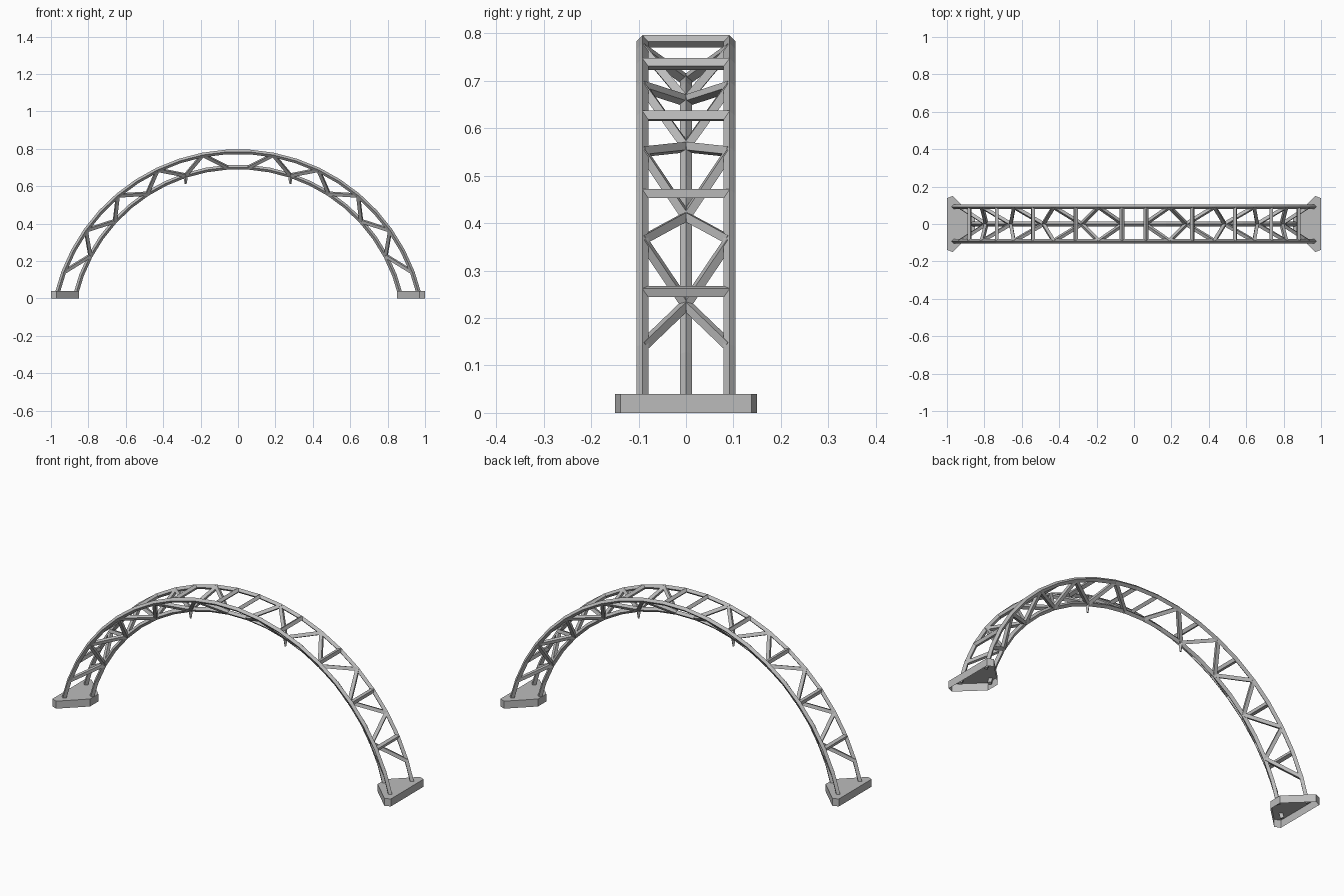
import bpy, bmesh, math
from mathutils import Vector

cube = bpy.data.objects.get("Cube")
if cube:
    bpy.data.objects.remove(cube, do_unlink=True)

steel = bpy.data.materials.new("grey_steel")
steel.use_nodes = True
steel.diffuse_color = (0.5, 0.5, 0.5, 1)
steel.node_tree.nodes["Principled BSDF"].inputs["Base Color"].default_value = (0.5, 0.5, 0.5, 1)

STEP = math.radians(7.3)      # angle of one arch segment
SEGMENTS = 21
HALF_WIDTH = 0.0915           # spacing of the two outer chords
BAR = 0.0125                  # half diagonal of a square bar
angles = [(i - SEGMENTS / 2) * STEP for i in range(SEGMENTS + 1)]


def radial(a):
    return Vector((math.sin(a), 0, math.cos(a)))


def outer(i, side):
    return radial(angles[i]) * 0.996 + Vector((0, side * HALF_WIDTH, -0.211))


def inner(i):
    return radial(angles[i]) * 0.894 + Vector((0, 0, -0.191))


def finish(bm, name):
    bmesh.ops.recalc_face_normals(bm, faces=bm.faces)
    mesh = bpy.data.meshes.new(name)
    bm.to_mesh(mesh)
    bm.free()
    mesh.materials.append(steel)
    obj = bpy.data.objects.new(name, mesh)
    bpy.context.collection.objects.link(obj)
    return obj


def sweep(bm, points, ups, radii):
    """Diamond section swept along points, one corner facing 'up'."""
    rings = []
    for k, p in enumerate(points):
        along = (points[min(k + 1, len(points) - 1)] - points[max(k - 1, 0)]).normalized()
        side = along.cross(ups[k]).normalized()
        up = side.cross(along)
        rings.append([bm.verts.new(p + d * radii[k]) for d in (up, side, -up, -side)])
    for a, b in zip(rings, rings[1:]):
        for j in range(4):
            bm.faces.new((a[j], a[(j + 1) % 4], b[(j + 1) % 4], b[j]))
    bm.faces.new(rings[0])
    bm.faces.new(rings[-1])


def chord(name, points):
    bm = bmesh.new()
    sweep(bm, points, [radial(a) for a in angles], [BAR] * len(points))
    finish(bm, name)


# Three main chords of the triangular truss
chord("front_outer_chord", [outer(i, -1) for i in range(SEGMENTS + 1)])
chord("back_outer_chord", [outer(i, 1) for i in range(SEGMENTS + 1)])
chord("inner_chord", [inner(i) for i in range(SEGMENTS + 1)])

# Cross rungs share their stations with the inner joints
left_stations = range(2, 11, 2)
rung_stations = [*left_stations, *(SEGMENTS - i for i in left_stations)]
bm = bmesh.new()
for i in rung_stations:
    sweep(bm, [outer(i, -1), outer(i, 1)], [radial(angles[i])] * 2, [BAR + 0.0005] * 2)
finish(bm, "cross_rungs")

# Diagonals zigzag between the outer chords and the inner chord
bm = bmesh.new()
for i in range(1, 10, 2):
    for j in (i - 1, i + 1):
        if j == 0:
            continue
        for side in (-1, 1):
            for a, b in ((i, j), (SEGMENTS - i, SEGMENTS - j)):
                sweep(bm, [outer(a, side), inner(b)], [radial(angles[a])] * 2, [BAR] * 2)
finish(bm, "diagonal_braces")

# Tapered hanging pegs under the inner chord
for name, i in (("right_hanging_peg", 8), ("left_hanging_peg", SEGMENTS - 8)):
    top = inner(i)
    bm = bmesh.new()
    sweep(bm, [top, top - Vector((0, 0, 0.02)), top - Vector((0, 0, 0.047))],
          [Vector((1, 0, 0))] * 3, [0.011, 0.01, 0.005])
    finish(bm, name)

# Foot plates: wedge-shaped covers, open underneath
half = [(0.85, 0.035), (0.97, 0.15), (1.0, 0.138)]
outline = half + [(x, -y) for x, y in reversed(half)]
for name, s in (("right_foot_plate", -1), ("left_foot_plate", 1)):
    bm = bmesh.new()
    low = [bm.verts.new((s * x, y, 0)) for x, y in outline]
    high = [bm.verts.new((s * x, y, 0.04)) for x, y in outline]
    bm.faces.new(high)
    n = len(outline)
    for k in range(n):
        m = (k + 1) % n
        bm.faces.new((low[k], low[m], high[m], high[k]))
    bmesh.ops.recalc_face_normals(bm, faces=bm.faces)
    finish(bm, name)
